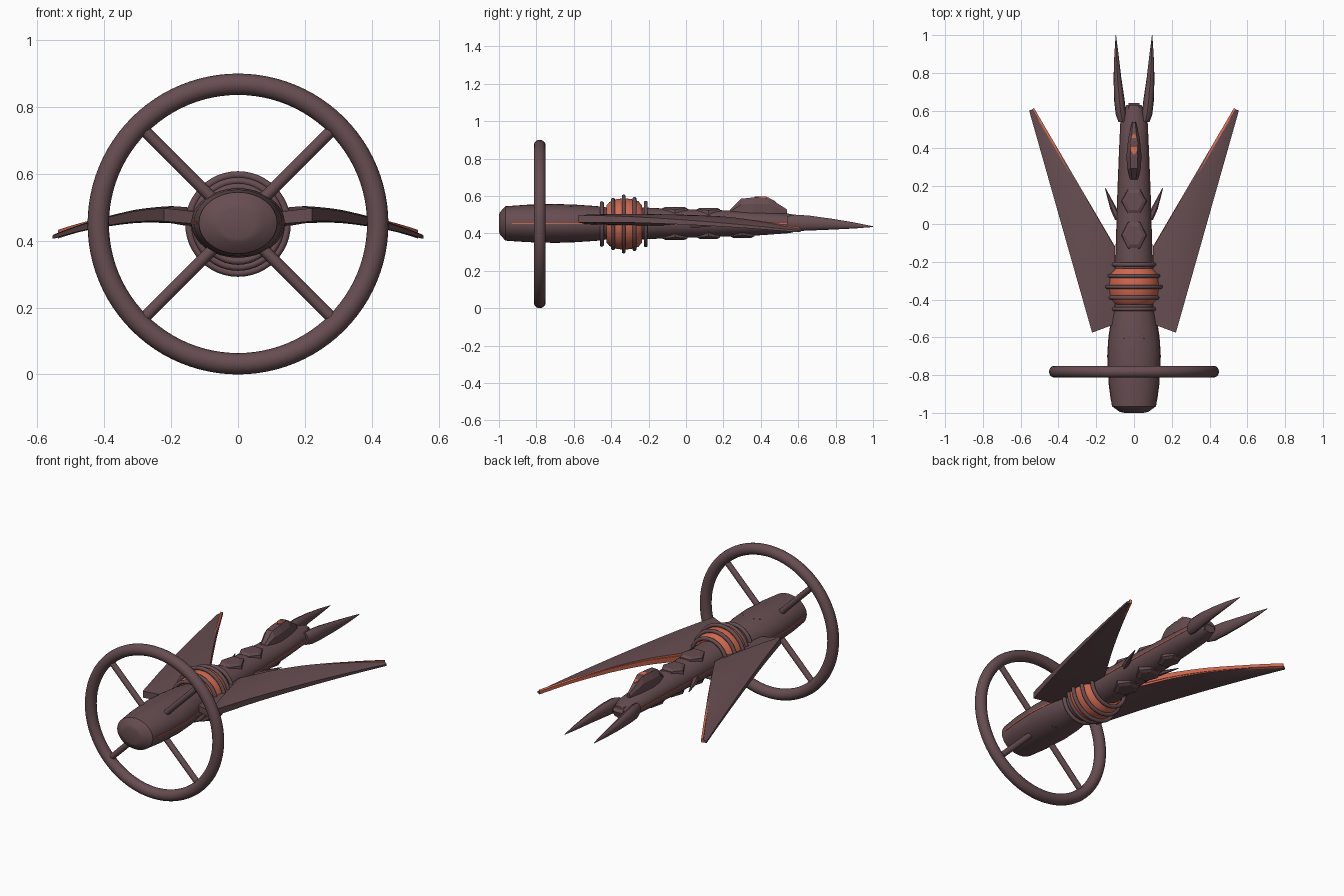
import bpy, bmesh, math
from mathutils import Vector, Matrix

if "Cube" in bpy.data.objects:
    bpy.data.objects.remove(bpy.data.objects["Cube"])

CZ = 0.45  # height of the long axis


def material(name, rgb):
    m = bpy.data.materials.new(name)
    m.diffuse_color = (*rgb, 1)
    m.use_nodes = True
    m.node_tree.nodes["Principled BSDF"].inputs["Base Color"].default_value = m.diffuse_color
    return m


HULL = material("dark maroon", (0.135, 0.075, 0.082))
GLOW = material("ember orange", (0.62, 0.135, 0.075))


def finish(bm, name, mats=(HULL,), smooth=None):
    bmesh.ops.recalc_face_normals(bm, faces=bm.faces)
    me = bpy.data.meshes.new(name)
    bm.to_mesh(me)
    bm.free()
    ob = bpy.data.objects.new(name, me)
    bpy.context.collection.objects.link(ob)
    for m in mats:
        me.materials.append(m)
    if smooth:
        bpy.ops.object.select_all(action='DESELECT')
        ob.select_set(True)
        bpy.context.view_layer.objects.active = ob
        bpy.ops.object.shade_smooth_by_angle(angle=math.radians(smooth))
    return ob


def loft(name, rings, mats=(HULL,), smooth=None, closed=False):
    """Skin a list of equal-length point rings, capping the ends."""
    bm = bmesh.new()
    vs = [[bm.verts.new(p) for p in r] for r in rings]
    n, k = len(vs[0]), len(vs)
    for i in range(k if closed else k - 1):
        a, b = vs[i], vs[(i + 1) % k]
        for j in range(n):
            bm.faces.new((a[j], a[(j + 1) % n], b[(j + 1) % n], b[j]))
    if not closed:
        bm.faces.new(vs[0])
        bm.faces.new(vs[-1])
    return finish(bm, name, mats, smooth)


def oval(x, y, z, rx, rz, n):
    return [(x + rx * math.cos(2 * math.pi * i / n), y,
             z + rz * math.sin(2 * math.pi * i / n)) for i in range(n)]


def torus(name, y, R, r, n=64, m=14):
    rings = []
    for i in range(n):
        a = 2 * math.pi * i / n
        rings.append([((R + r * math.cos(t)) * math.cos(a), y + r * math.sin(t),
                       CZ + (R + r * math.cos(t)) * math.sin(a))
                      for t in (2 * math.pi * j / m for j in range(m))])
    return loft(name, rings, smooth=50, closed=True)


# Fuselage stations: y, half width, half height
HULL_ST = [(-1, .05, .045), (-.995, .075, .06), (-.965, .117, .092), (-.85, .132, .1),
           (-.7, .14, .104), (-.6, .134, .101), (-.48, .115, .093), (-.42, .1, .085),
           (-.22, .1, .085), (-.1, .094, .079), (.15, .087, .072), (.4, .077, .063),
           (.55, .07, .052), (.63, .04, .035)]


def hull_size(y):
    for (y0, a0, b0), (y1, a1, b1) in zip(HULL_ST, HULL_ST[1:]):
        if y0 <= y <= y1:
            t = (y - y0) / (y1 - y0)
            return a0 + t * (a1 - a0), b0 + t * (b1 - b0)
    return HULL_ST[-1][1:]


loft("fuselage", [oval(0, y, CZ + .003, a, b, 32) for y, a, b in HULL_ST], smooth=35)

# Glowing core and the hoops around it
core = [(-.425, .1), (-.41, .117), (-.375, .132), (-.333, .138),
        (-.29, .133), (-.255, .122), (-.235, .1)]
loft("glowing_core", [oval(0, y, CZ, r, r, 40) for y, r in core], (GLOW,), 40)
for y, r in [(-.45, .111), (-.39, .129), (-.333, .147), (-.275, .134), (-.215, .113)]:
    torus("core_hoop", y, r, .011, 48, 10)

# Large front ring and diagonal spokes
torus("front_ring", -.782, .418, .032, 96, 18)
for k in range(4):
    bm = bmesh.new()
    bmesh.ops.create_cone(bm, cap_ends=True, segments=12, radius1=.017, radius2=.017, depth=.32)
    rot = Matrix.Rotation(math.radians(45 + 90 * k), 4, 'Y')
    bmesh.ops.transform(bm, matrix=Matrix.Translation((0, -.782, CZ)) @ rot
                        @ Matrix.Translation((0, 0, .245)), verts=bm.verts)
    finish(bm, "ring_spoke", smooth=40)


def wing(s):
    """Swept wing with arched span and a glowing trailing edge."""
    bm, rows, N = bmesh.new(), [], 14
    for i in range(N + 1):
        t = i / N
        # the forward corner and the rear root run together toward the tip
        front = Vector((.222 + .333 * t, -.575 + 1.175 * t))
        rear = Vector((.10 + .43 * t, -.125 + .735 * t))
        rows.append([])
        for j in range(6):
            u = j / 5
            p = front.lerp(rear, u)
            z = .478 - .42 * max(0, p.x - .2) ** 2 - .014 * max(0, (p.x - .3) / .25)
            h = (.021 * (1 - t) + .007) * (.45 + .55 * math.sin(math.pi * min(1, .15 + .6 * u)))
            if p.x < .2:
                z -= .12 * (.2 - p.x)
            rows[-1].append([bm.verts.new((s * p.x, p.y, z + h)),
                             bm.verts.new((s * p.x, p.y, z - h))])
    for a, b in zip(rows, rows[1:]):
        for j in range(5):
            bm.faces.new((a[j][0], a[j + 1][0], b[j + 1][0], b[j][0]))
            bm.faces.new((a[j][1], a[j + 1][1], b[j + 1][1], b[j][1]))
        bm.faces.new((a[0][0], a[0][1], b[0][1], b[0][0]))
        bm.faces.new((a[5][0], a[5][1], b[5][1], b[5][0])).material_index = 1
    # inner panel from the front corner back to the root
    inner = [bm.verts.new((s * .10, -.53, .466 + d)) for d in (.018, -.018)]
    f = rows[0]
    for k in (0, 1):
        bm.faces.new([inner[k]] + [v[k] for v in f])
    bm.faces.new((inner[0], inner[1], f[0][1], f[0][0]))
    bm.faces.new((inner[0], inner[1], f[5][1], f[5][0]))
    bm.faces.new([v[0] for v in rows[-1]] + [v[1] for v in reversed(rows[-1])])
    finish(bm, "wing", (HULL, GLOW), 30)
    # thin glowing trim along the top of the trailing edge
    trim = []
    for r in rows_trim(s):
        x, y, z = r
        trim.append([(x, y, z + .009), (x + s * .009, y - .009, z + .013),
                     (x + s * .009, y - .009, z - .013), (x, y, z - .009)])
    loft("wing_trim", trim, (GLOW,))


def rows_trim(s):
    for i in range(15):
        t = i / 14
        x = .10 + .43 * t
        z = .478 - .42 * max(0, x - .2) ** 2 - .014 * max(0, (x - .3) / .25)
        yield s * x, -.12 + .735 * t, z - .12 * max(0, .2 - x)


def prism(name, outline, x0, x1):
    """Extrude a (y, z) outline across x."""
    return loft(name, [[(x, y, z) for y, z in outline] for x in (x0, x1)])


for s in (1, -1):
    wing(s)
    # tail prongs: y, centre x, centre z, half width, half height
    st = [(.54, .06, .455, .022, .036), (.58, .069, .456, .028, .044),
          (.66, .078, .455, .028, .04), (.78, .088, .449, .02, .029),
          (.9, .093, .442, .011, .016), (1, .096, .436, .001, .002)]
    loft("tail_prong", [oval(s * x, y, z, a, b, 12) for y, x, z, a, b in st], smooth=40)
    # little side spikes
    spike = [(.02, .08, .02, .02), (.08, .108, .018, .014), (.19, .152, .002, .002)]
    loft("side_spike", [oval(s * x, y, .445, a, b, 6) for y, x, a, b in spike])
    # glowing side seams
    for y0, y1 in ((-.93, -.47), (-.2, .55)):
        rings = []
        for i in range(13):
            y = y0 + (y1 - y0) * i / 12
            x = hull_size(y)[0] + .002
            rings.append([(s * (x - .01), y, .456), (s * x, y, .456),
                          (s * x, y, .45), (s * (x - .01), y, .45)])
        loft("side_seam", rings, (GLOW,))


def hex_plate(y, hx, hy, side, lift):
    """Bevelled six-sided armour plate above (1) or below (-1) the hull."""
    top = hull_size(y)[1]
    rings = []
    for k, dz in ((1.1, -.03), (1, lift * .5), (.72, lift)):
        pts = [(-.5, -1), (.5, -1), (1, 0), (.5, 1), (-.5, 1), (-1, 0)]
        rings.append([(px * hx * k, y + py * hy * k,
                       CZ + .003 + side * (top + dz - .012 * abs(px))) for px, py in pts])
    loft("armour_plate", rings)


for side in (1, -1):
    hex_plate(-.615, .062, .03, side, .005)
    hex_plate(-.06, .064, .068, side, .017)
    hex_plate(.12, .064, .062, side, .017)
hex_plate(.3, .055, .065, -1, .017)

# Dorsal pod: y, half width, bottom, top
pod = [(.235, .02, .5, .525), (.295, .036, .495, .585), (.36, .04, .495, .592),
       (.44, .032, .495, .592), (.465, .028, .495, .575), (.54, .01, .495, .528)]
loft("dorsal_pod", [[(-a, y, lo), (a, y, lo), (a, y, lo + .65 * (hi - lo)), (a * .5, y, hi),
                     (-a * .5, y, hi), (-a, y, lo + .65 * (hi - lo))]
                    for y, a, lo, hi in pod])
# Glowing lens on top of the pod
lens = [(0, .365), (.018, .39), (.02, .43), (.012, .465), (0, .48),
        (-.012, .465), (-.02, .43), (-.018, .39)]
loft("pod_lens", [[(x, y, .589 + dz - max(0, y - .44) * .68) for x, y in lens]
                  for dz in (0, .007)], (GLOW,))

# Small pointed bracket between the prongs
prism("tail_block", [(.52, .42), (.63, .425), (.64, .455), (.62, .485), (.52, .495)], -.03, .03)
